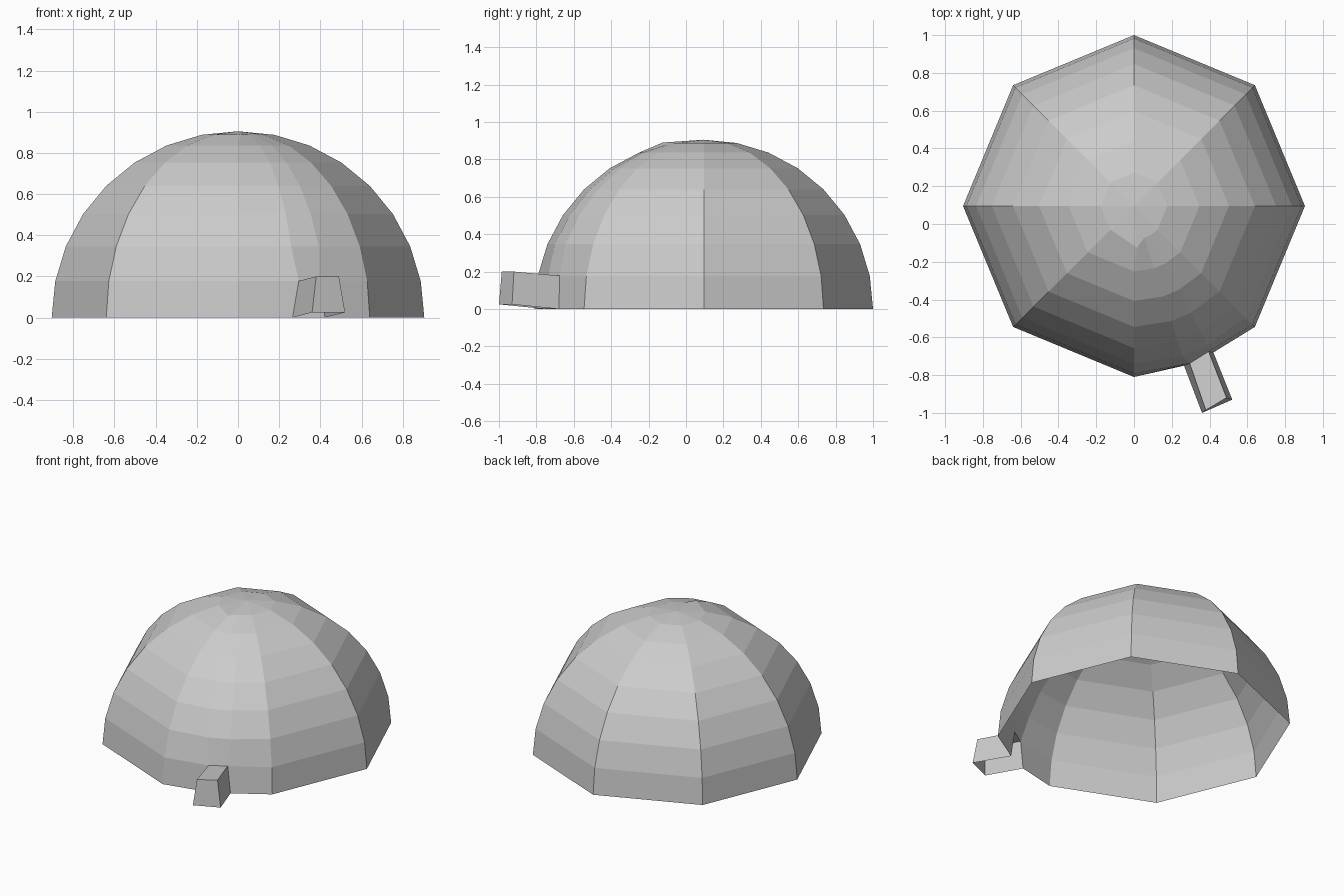
import bpy
import bmesh
from math import radians, cos, sin, pi

if "Cube" in bpy.data.objects:
    bpy.data.objects.remove(bpy.data.objects["Cube"], do_unlink=True)

RADIUS = 0.905
CENTRE_Y = 0.095
ROWS = 8

# Doorway corners and the matching mouth corners: low left, low right, top right, top left
DOOR = [(0.265, -0.75, 0), (0.42, -0.68, 0), (0.395, -0.675, 0.178), (0.295, -0.738, 0.178)]
MOUTH = [(0.36, -1.0, 0.025), (0.52, -0.93, 0.025), (0.49, -0.92, 0.2), (0.38, -0.985, 0.2)]

snow = bpy.data.materials.new("pale_grey")
snow.use_nodes = True
grey = (0.6, 0.6, 0.6, 1)
snow.diffuse_color = grey
snow.node_tree.nodes["Principled BSDF"].inputs["Base Color"].default_value = grey


def make_object(name, bm):
    mesh = bpy.data.meshes.new(name)
    bm.to_mesh(mesh)
    bm.free()
    mesh.materials.append(snow)
    obj = bpy.data.objects.new(name, mesh)
    bpy.context.collection.objects.link(obj)
    return obj


# Dome shell: eight sides, with two extra meridians beside the doorway
angles = sorted([-180 + 45 * i for i in range(8)] + [-72, -62])
left, right = angles.index(-72), angles.index(-62)
bm = bmesh.new()
rings = []
for row in range(ROWS):
    tilt = row * pi / 2 / ROWS
    r, z = RADIUS * cos(tilt), RADIUS * sin(tilt)
    rings.append([bm.verts.new((r * cos(radians(a)), CENTRE_Y + r * sin(radians(a)), z))
                  for a in angles])
apex = bm.verts.new((0, CENTRE_Y, RADIUS))

# Fit the shell to the doorway, and pull out the small lip near the top
for vert, place in zip((rings[0][left], rings[0][right], rings[1][right], rings[1][left]), DOOR):
    vert.co = place
rings[-1][angles.index(-90)].co = (0.015, -0.125, 0.89)

count = len(angles)
for i in range(count):
    n = (i + 1) % count
    for row in range(ROWS - 1):
        if row == 0 and i == left:
            continue  # open doorway
        low, high = rings[row], rings[row + 1]
        bm.faces.new((low[i], low[n], high[n], high[i]))
    bm.faces.new((rings[-1][i], rings[-1][n], apex))
make_object("dome_shell", bm)

# Entrance: side walls, roof and closed end, open underneath
bm = bmesh.new()
door = [bm.verts.new(p) for p in DOOR]
mouth = [bm.verts.new(p) for p in MOUTH]
bm.faces.new(mouth)
for i in (1, 2, 3):
    n = (i + 1) % 4
    bm.faces.new((mouth[n], mouth[i], door[i], door[n]))
make_object("entrance_tunnel", bm)
